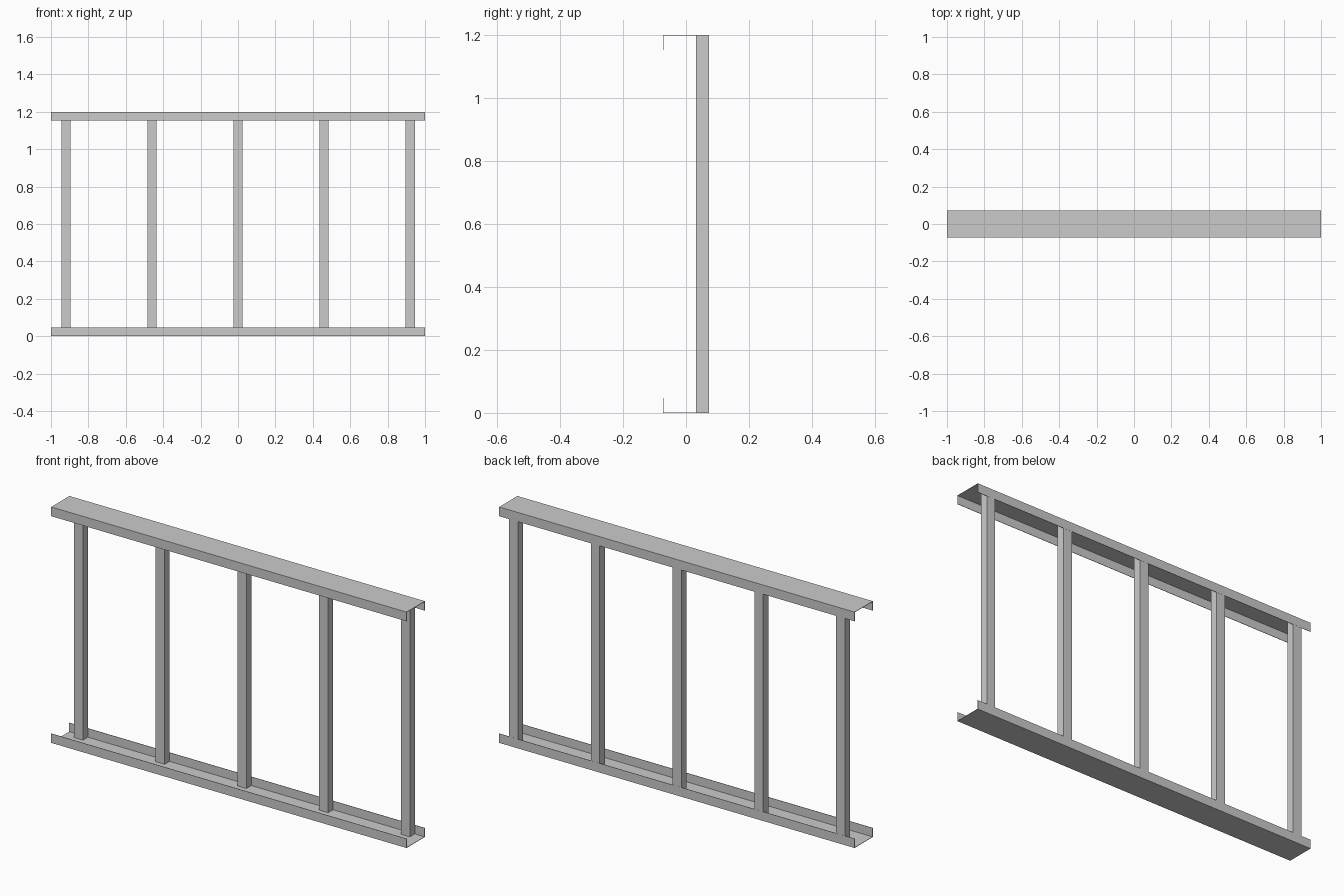
import bpy, bmesh

if "Cube" in bpy.data.objects:
    bpy.data.objects.remove(bpy.data.objects["Cube"])

LENGTH, HEIGHT = 2.0, 1.2
HALF_D = 0.073        # half depth of the channels
FLANGE = 0.047        # channel lip height
SHEET = 0.002         # sheet metal thickness
STUD_W, STUD_D = 0.05, 0.041


def make_object(name, bm):
    bmesh.ops.recalc_face_normals(bm, faces=bm.faces)
    mesh = bpy.data.meshes.new(name)
    bm.to_mesh(mesh)
    bm.free()
    obj = bpy.data.objects.new(name, mesh)
    bpy.context.collection.objects.link(obj)
    return obj


def channel(name, base_z, up):
    """U-shaped track extruded along x; up = 1 opens upward, -1 downward."""
    d, t = HALF_D, SHEET
    profile = [(-d, 0), (d, 0), (d, FLANGE), (d - t, FLANGE),
               (d - t, t), (-d + t, t), (-d + t, FLANGE), (-d, FLANGE)]
    bm = bmesh.new()
    verts = [bm.verts.new((-LENGTH / 2, y, base_z + up * z)) for y, z in profile]
    face = bm.faces.new(verts)
    res = bmesh.ops.extrude_face_region(bm, geom=[face], use_keep_orig=True)
    moved = [g for g in res["geom"] if isinstance(g, bmesh.types.BMVert)]
    bmesh.ops.translate(bm, verts=moved, vec=(LENGTH, 0, 0))
    return make_object(name, bm)


def stud(name, x):
    """Upright box standing against the back lip of both tracks."""
    bm = bmesh.new()
    bmesh.ops.create_cube(bm, size=1)
    # sits a hair inside the outer faces to avoid coplanar overlap
    bmesh.ops.scale(bm, verts=bm.verts, vec=(STUD_W, STUD_D, HEIGHT - SHEET))
    bmesh.ops.translate(bm, verts=bm.verts,
                        vec=(x, HALF_D - STUD_D / 2 - 0.0005, HEIGHT / 2))
    return make_object(name, bm)


# Tracks
channel("bottom_track", 0, 1)
channel("top_track", HEIGHT, -1)

# Five evenly spaced studs
for i in range(5):
    stud(f"stud_{i + 1}", -0.92 + 0.46 * i)
